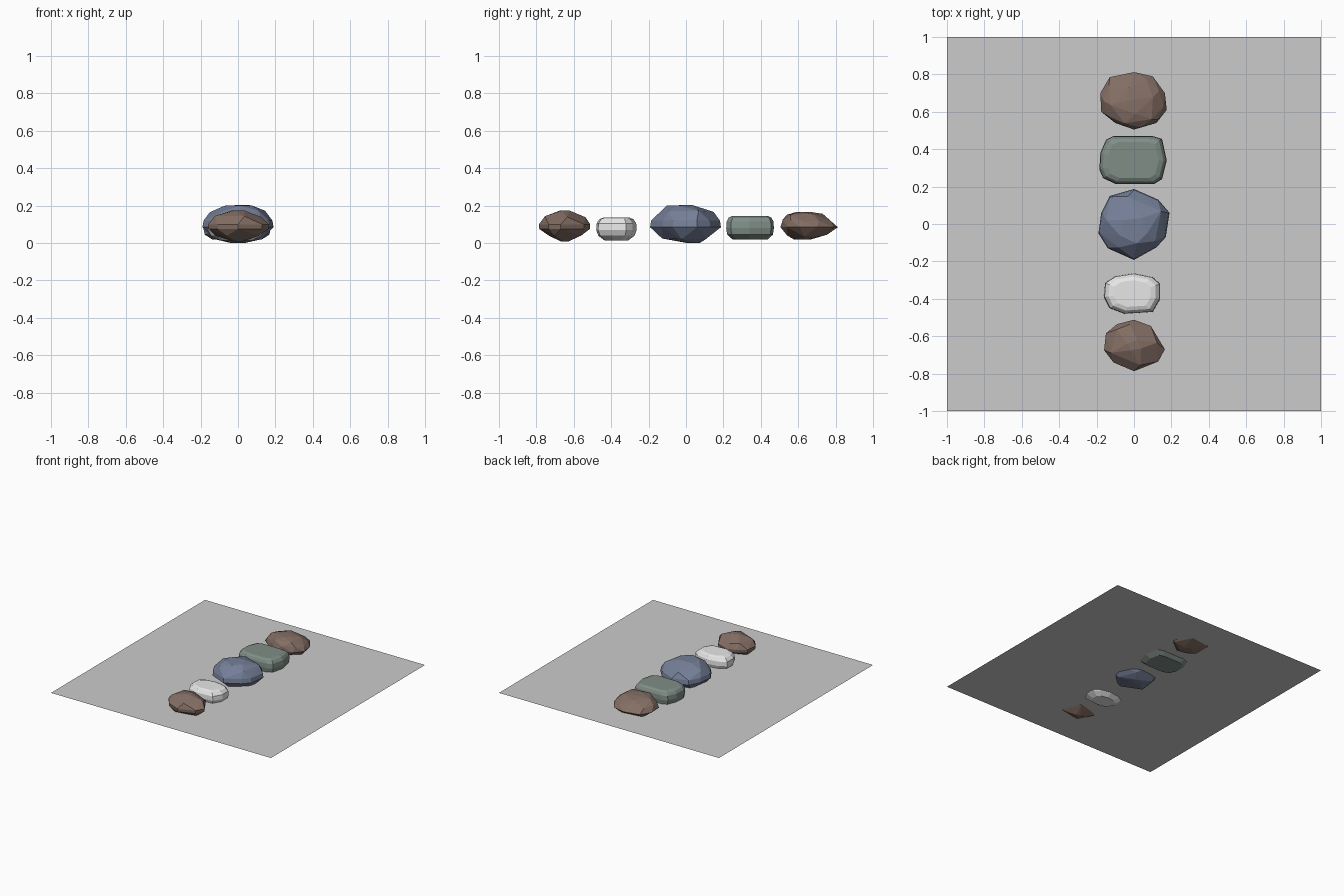
import bpy, bmesh, random
from mathutils import Vector

if "Cube" in bpy.data.objects:
    bpy.data.objects.remove(bpy.data.objects["Cube"])

random.seed(4)


def material(name, rgb):
    m = bpy.data.materials.new(name)
    m.diffuse_color = (*rgb, 1)
    m.use_nodes = True
    m.node_tree.nodes["Principled BSDF"].inputs["Base Color"].default_value = m.diffuse_color
    return m


BROWN = material("brown stone", (0.23, 0.156, 0.127))
BLUE = material("slate blue stone", (0.178, 0.212, 0.314))
GREEN = material("grey green stone", (0.216, 0.27, 0.242))
WHITE = material("pale stone", (0.8, 0.8, 0.8))
GREY = material("ground grey", (0.6, 0.6, 0.6))


def finish(name, bm, mat):
    me = bpy.data.meshes.new(name)
    bm.to_mesh(me)
    bm.free()
    me.materials.append(mat)
    ob = bpy.data.objects.new(name, me)
    bpy.context.collection.objects.link(ob)


def stone(name, mat, outline, levels, chipped=True):
    """Hull of the plan outline scaled at each level (z, scale, y shift).
    Chipped stones stagger alternate rings to give irregular facets."""
    pts = [Vector(p) for p in outline]
    xs, ys = [p.x for p in pts], [p.y for p in pts]
    c = Vector(((min(xs) + max(xs)) / 2, (min(ys) + max(ys)) / 2))
    bm = bmesh.new()
    for i, (z, s, dy) in enumerate(levels):
        ring = pts
        if chipped and s < 0.95:
            # fewer points toward the poles, staggered round the outline
            ring = [(pts[k] + pts[k - 1]) / 2 * 0.6 + pts[k] * 0.4
                    for k in range(i % 2, len(pts), 2 if s < 0.9 else 1)]
        for p in ring:
            j = random.uniform(-0.006, 0.006) if chipped and 0.3 < s < 0.95 else 0
            q = c + (p - c) * s
            bm.verts.new((q.x, q.y + dy, z + j))
    hull = bmesh.ops.convex_hull(bm, input=bm.verts[:])
    junk = {g for g in hull["geom_interior"] + hull["geom_unused"]
            if isinstance(g, bmesh.types.BMVert)}
    bmesh.ops.delete(bm, geom=list(junk), context='VERTS')
    bmesh.ops.dissolve_limit(bm, angle_limit=0.03, verts=bm.verts[:], edges=bm.edges[:])
    bmesh.ops.recalc_face_normals(bm, faces=bm.faces[:])
    finish(name, bm, mat)


# Ground sheet, cutting through the lower part of the stones
bm = bmesh.new()
bmesh.ops.create_grid(bm, x_segments=1, y_segments=1, size=1)
bmesh.ops.translate(bm, verts=bm.verts[:], vec=(0, 0, 0.045))
finish("ground_sheet", bm, GREY)

# Large centre stone
stone("centre_stone", BLUE,
      [(0, .187), (.13, .13), (.19, .06), (.17, -.07), (.12, -.125), (0, -.192),
       (-.14, -.13), (-.19, -.05), (-.175, .06), (-.13, .15)],
      [(0, .2, .04), (.026, .74, 0), (.085, 1, 0), (.12, .97, 0),
       (.168, .84, 0), (.204, .42, -.03)])

# Brown end stones
stone("front_end_stone", BROWN,
      [(0, -.512), (.09, -.545), (.165, -.67), (.13, -.735), (0, -.787),
       (-.11, -.74), (-.16, -.675), (-.15, -.585), (-.09, -.535)],
      [(.008, .15, 0), (.035, .78, 0), (.075, .98, 0), (.1, 1, 0),
       (.142, .86, 0), (.173, .25, 0)])
stone("back_end_stone", BROWN,
      [(0, .812), (.1, .79), (.165, .7), (.175, .61), (.12, .54), (0, .505),
       (-.1, .54), (-.175, .6), (-.18, .7), (-.13, .785)],
      [(.018, .3, -.04), (.04, .76, -.01), (.085, 1, 0), (.12, .92, -.01),
       (.152, .7, -.03), (.166, .28, -.03)])

# Flat, blocky stones between
stone("grey_green_stone", GREEN,
      [(-.15, .45), (-.11, .47), (.1, .47), (.15, .455), (.175, .34), (.15, .24),
       (.11, .215), (-.1, .215), (-.165, .245), (-.185, .29), (-.18, .38)],
      [(.02, .74, 0), (.045, .96, 0), (.08, 1, 0), (.115, .98, 0),
       (.135, .9, 0), (.145, .76, 0)], chipped=False)
stone("pale_stone", WHITE,
      [(-.155, -.315), (-.1, -.28), (0, -.264), (.1, -.285), (.14, -.32),
       (.14, -.4), (.1, -.47), (-.05, -.48), (-.13, -.45), (-.16, -.39)],
      [(.015, .6, 0), (.04, .9, 0), (.07, 1, 0), (.105, .98, 0),
       (.128, .84, 0), (.136, .66, 0)], chipped=False)
